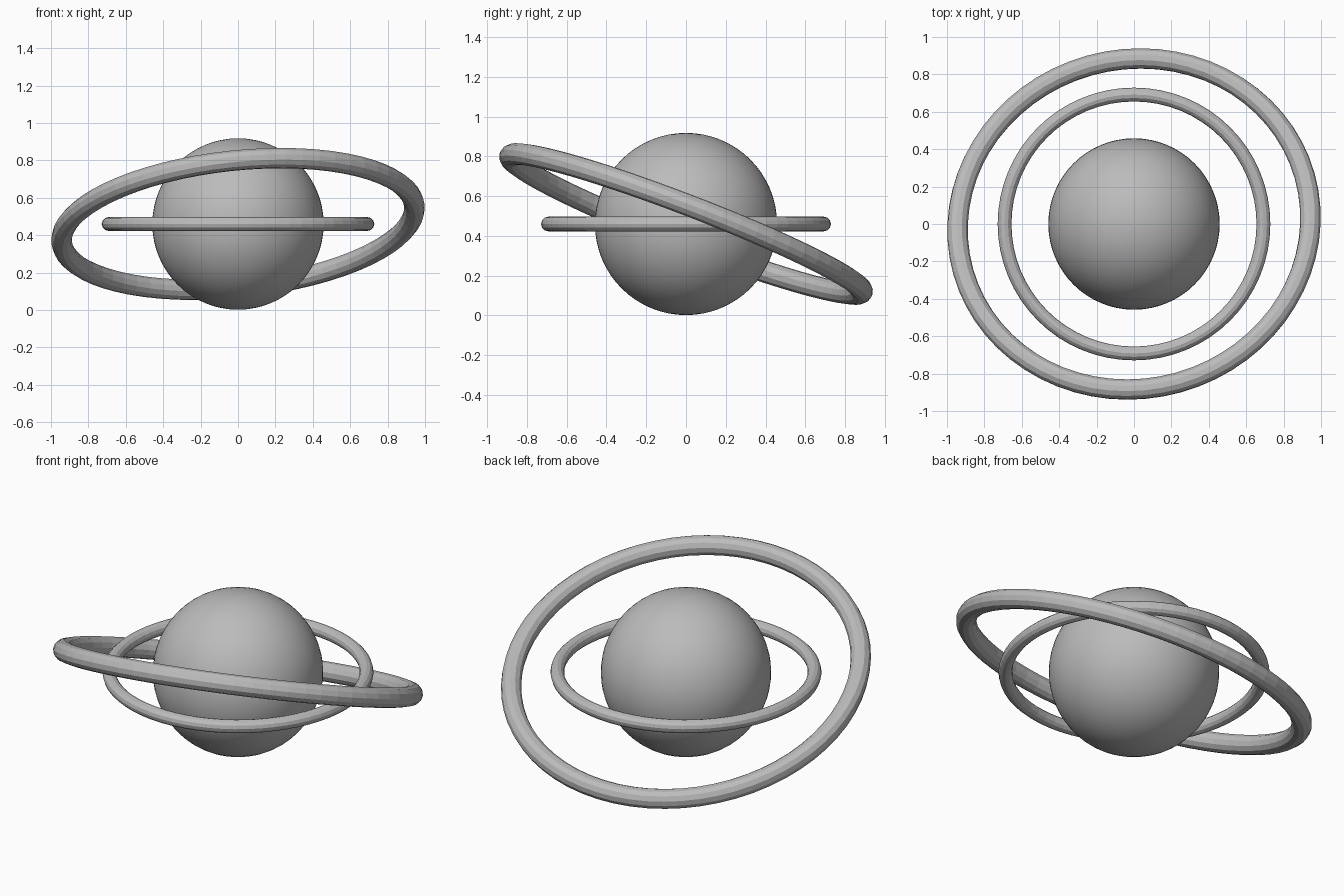
import bpy
from math import radians

if "Cube" in bpy.data.objects:
    bpy.data.objects.remove(bpy.data.objects["Cube"])

CENTER = (0, 0, 0.46)

grey = bpy.data.materials.new("light_grey")
grey.diffuse_color = (0.5, 0.5, 0.5, 1)
grey.use_nodes = True
grey.node_tree.nodes["Principled BSDF"].inputs["Base Color"].default_value = grey.diffuse_color


def finish(name, smooth):
    obj = bpy.context.object
    obj.name = name
    obj.data.materials.append(grey)
    if smooth:
        bpy.ops.object.shade_smooth()
    return obj


def ring(name, major, minor, tilt=(0, 0, 0)):
    bpy.ops.mesh.primitive_torus_add(
        major_radius=major, minor_radius=minor, major_segments=64,
        minor_segments=12, location=CENTER, rotation=tilt)
    return finish(name, False)


# Round planet body
bpy.ops.mesh.primitive_uv_sphere_add(segments=64, ring_count=32, radius=0.458, location=CENTER)
finish("planet", True)

# Level inner ring and tilted outer ring
ring("inner_ring", 0.692, 0.037)
ring("outer_ring", 0.948, 0.055, (radians(-21), radians(-6), 0))
